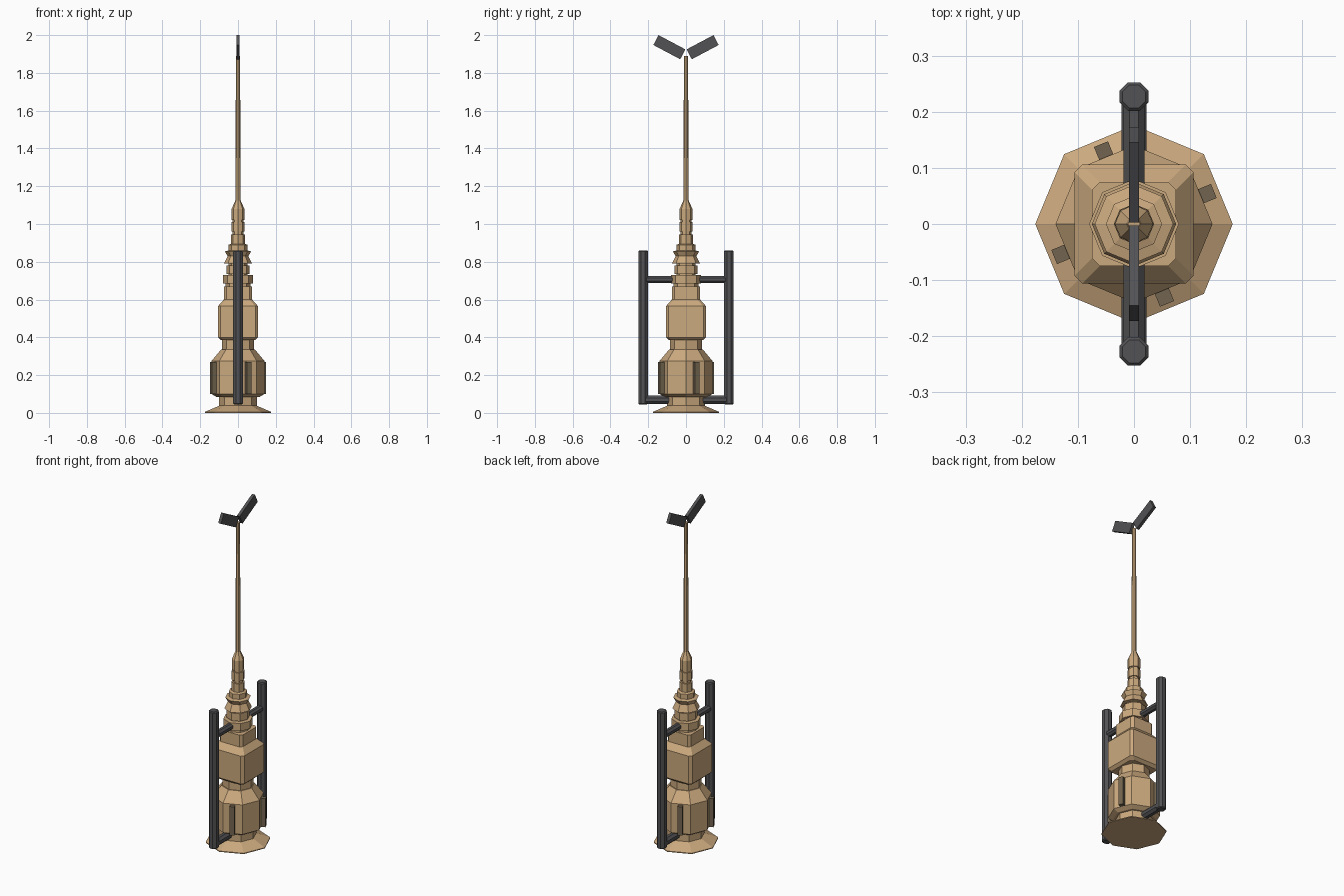
import bpy, bmesh
from math import pi, cos, sin, radians
from mathutils import Matrix, Vector

cube = bpy.data.objects.get("Cube")
if cube:
    bpy.data.objects.remove(cube)


def material(name, rgb):
    m = bpy.data.materials.new(name)
    m.use_nodes = True
    m.diffuse_color = (*rgb, 1)
    m.node_tree.nodes["Principled BSDF"].inputs["Base Color"].default_value = (*rgb, 1)
    return m


TAN = material("tan metal", (0.60, 0.40, 0.21))
BROWN = material("dark brown", (0.17, 0.13, 0.08))
GREY = material("dark grey", (0.085, 0.085, 0.09))


def finish(name, bm, mat):
    bmesh.ops.recalc_face_normals(bm, faces=bm.faces)
    mesh = bpy.data.meshes.new(name)
    bm.to_mesh(mesh)
    bm.free()
    mesh.materials.append(mat)
    ob = bpy.data.objects.new(name, mesh)
    bpy.context.collection.objects.link(ob)
    return ob


def octagon(r):
    return [(r * cos(i * pi / 4), r * sin(i * pi / 4)) for i in range(8)]


def cut_square(h, cut=0.014):
    k = h - cut
    return [(h, -k), (h, k), (k, h), (-k, h), (-h, k), (-h, -k), (-k, -h), (k, -h)]


def loft(name, profile, section, mat, matrix=Matrix()):
    """Stack cross-sections given as (size, height) and cap both ends."""
    bm = bmesh.new()
    rings = [[bm.verts.new((x, y, z)) for x, y in section(r)] for r, z in profile]
    for a, b in zip(rings, rings[1:]):
        for i in range(8):
            j = (i + 1) % 8
            bm.faces.new((a[i], a[j], b[j], b[i]))
    bm.faces.new(rings[0][::-1])
    bm.faces.new(rings[-1])
    bm.transform(matrix)
    return finish(name, bm, mat)


def box(name, size, matrix, mat):
    bm = bmesh.new()
    bmesh.ops.create_cube(bm, size=1)
    bm.transform(matrix @ Matrix.Diagonal((*size, 1)))
    return finish(name, bm, mat)


# Flared foot and lower drum
loft("foot", [(0.176, 0), (0.176, 0.005), (0.095, 0.04)], octagon, TAN)
loft("lower_neck", [(0.1, 0.03), (0.1, 0.1)], octagon, TAN)
loft("drum", [(0.115, 0.085), (0.14, 0.1), (0.14, 0.275), (0.09, 0.335)], octagon, TAN)
loft("upper_neck", [(0.085, 0.33), (0.085, 0.4)], octagon, TAN)

# Square housing with sloped shoulders
loft("housing", [(0.09, 0.385), (0.106, 0.4), (0.106, 0.565), (0.075, 0.6), (0.075, 0.67)],
     cut_square, TAN)

# Ringed column and mast
loft("column", [(0.065, 0.665), (0.065, 0.685), (0.08, 0.685), (0.08, 0.73), (0.05, 0.73),
                (0.05, 0.735), (0.062, 0.735), (0.062, 0.78), (0.05, 0.78), (0.05, 0.79),
                (0.075, 0.79), (0.055, 0.83), (0.07, 0.855), (0.05, 0.86), (0.05, 0.89),
                (0.036, 0.895), (0.036, 0.945), (0.028, 0.945), (0.028, 0.96),
                (0.035, 0.96), (0.035, 1.01), (0.028, 1.01), (0.028, 1.02),
                (0.034, 1.02), (0.034, 1.08), (0.014, 1.125)], octagon, TAN)
loft("mast", [(0.014, 1.12), (0.011, 1.89)], octagon, TAN)

# Four fins on alternate drum faces
for n in range(4):
    turn = Matrix.Rotation(radians(22.5) + n * pi / 2, 4, 'Z')
    box(f"drum_fin_{n + 1}", (0.036, 0.027, 0.17),
        turn @ Matrix.Translation((0.136, 0, 0.185)), BROWN)

# Side pipes, their brackets and the mast plates, front and back
for side, s in (("front", -1), ("back", 1)):
    loft(f"{side}_pipe", [(0.021, 0.045), (0.026, 0.05), (0.026, 0.855), (0.021, 0.86)],
         octagon, GREY, Matrix.Translation((0, s * 0.227, 0))
         @ Matrix.Rotation(pi / 8, 4, 'Z') @ Matrix.Scale(1.06, 4, (1, 0, 0))
         @ Matrix.Scale(1.06, 4, (0, 1, 0)))
    for label, z, r, start in (("lower", 0.07, 0.024, 0.085), ("upper", 0.706, 0.02, 0.07)):
        along = Matrix.Rotation(-s * pi / 2, 4, 'X')
        loft(f"{side}_{label}_bracket", [(r, start), (r, 0.227)], octagon, GREY,
             Matrix.Translation((0, 0, z)) @ along @ Matrix.Rotation(pi / 8, 4, 'Z'))
    box(f"{side}_mast_plate", (0.018, 0.161, 0.059),
        Matrix.Translation((0, s * 0.088, 1.936))
        @ Matrix.Rotation(s * radians(28), 4, 'X'), GREY)
